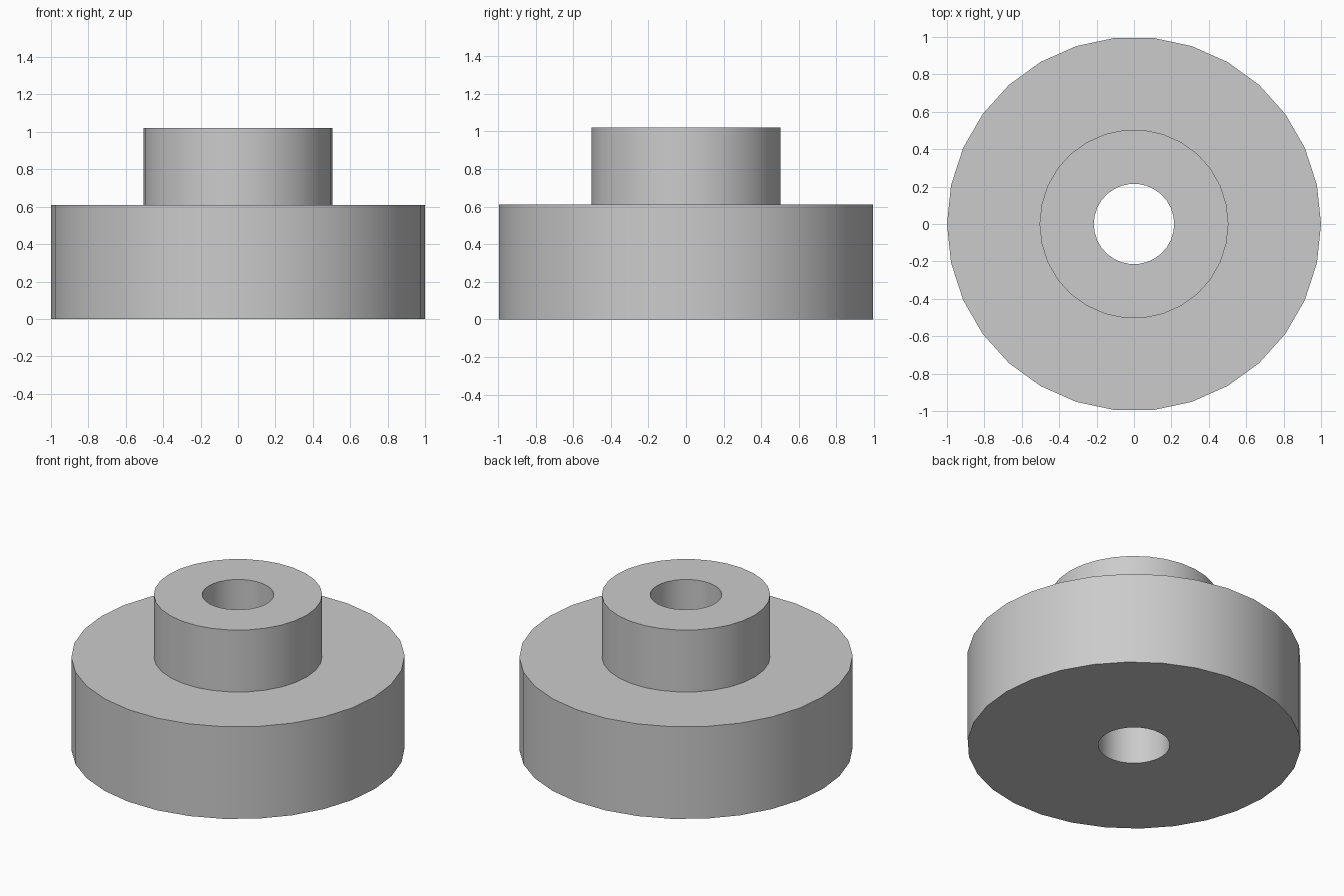
import bpy
import bmesh
import math
from mathutils import Matrix, Vector

cube = bpy.data.objects.get("Cube")
if cube:
    bpy.data.objects.remove(cube, do_unlink=True)

SIDES = 30

# Single plain grey material
grey = bpy.data.materials.new("plain_grey")
grey.use_nodes = True
color = (0.6, 0.6, 0.6, 1)
grey.diffuse_color = color
grey.node_tree.nodes["Principled BSDF"].inputs["Base Color"].default_value = color

# Closed cross-section (radius, height) of the stepped collar with its bore
profile = [(0.215, 0), (1, 0), (1, 0.61), (0.505, 0.61), (0.505, 1.02), (0.215, 1.02)]

# Turn the cross-section around the vertical axis
bm = bmesh.new()
rings = []
for i in range(SIDES):
    turn = Matrix.Rotation(math.tau * i / SIDES, 3, "Z")
    rings.append([bm.verts.new(turn @ Vector((r, 0, z))) for r, z in profile])
for i, ring in enumerate(rings):
    following = rings[(i + 1) % SIDES]
    for j in range(len(profile)):
        k = (j + 1) % len(profile)
        bm.faces.new((ring[j], following[j], following[k], ring[k]))
bmesh.ops.recalc_face_normals(bm, faces=bm.faces)

mesh = bpy.data.meshes.new("stepped_collar")
bm.to_mesh(mesh)
bm.free()
mesh.materials.append(grey)
collar = bpy.data.objects.new("stepped_collar", mesh)
bpy.context.collection.objects.link(collar)

# Smooth round walls, sharp rims
bpy.context.view_layer.objects.active = collar
collar.select_set(True)
bpy.ops.object.shade_smooth_by_angle(angle=math.radians(30))
